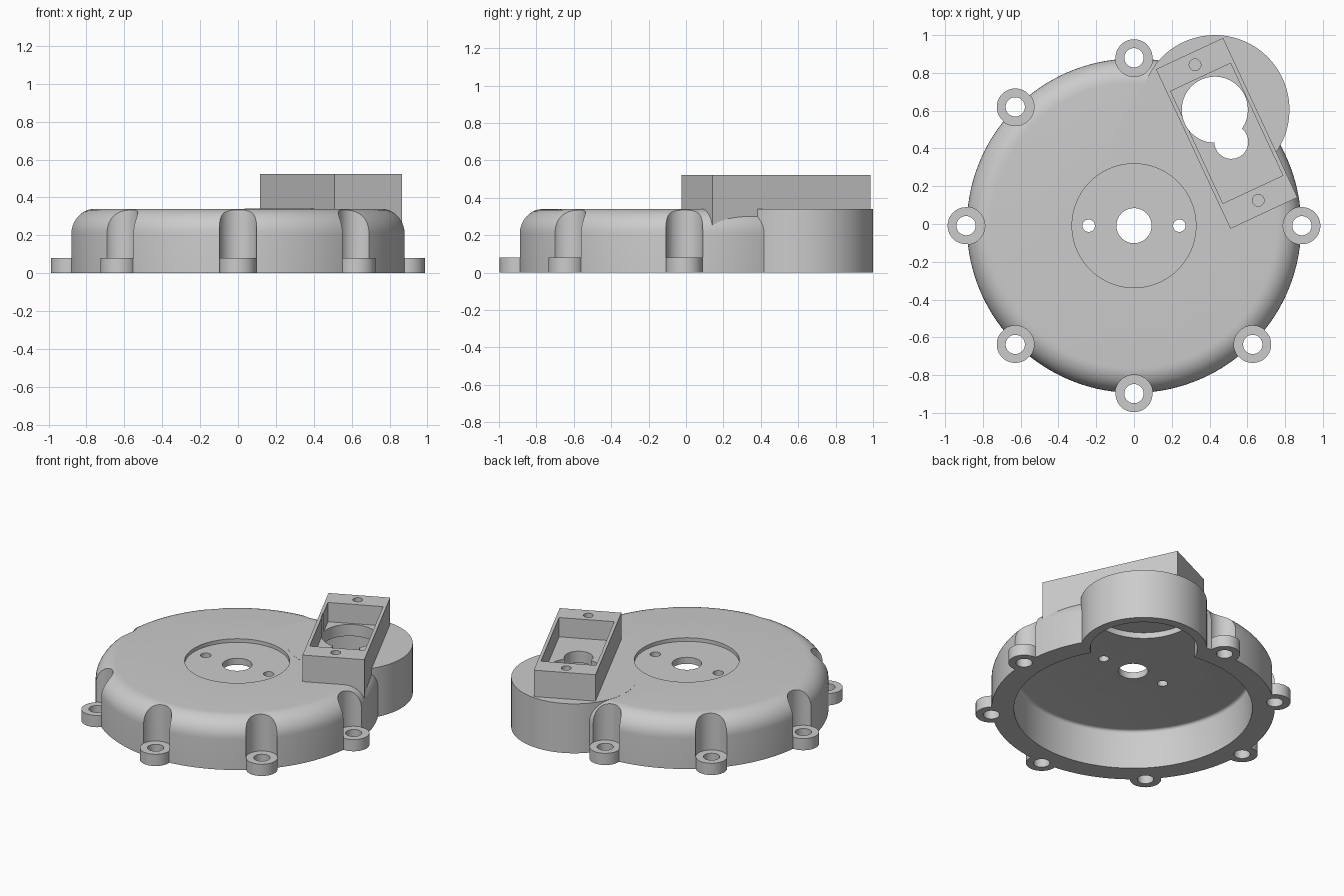
import bpy, bmesh, math
from mathutils import Matrix

old = bpy.data.objects.get("Cube")
if old:
    bpy.data.objects.remove(old, do_unlink=True)

CY = -0.009            # y of the main axis
BUMP = (0.428, 0.605)  # axis of the side bulge
TOP = 0.34
LUG_R = 0.889
GREY = (0.6, 0.6, 0.6, 1)

metal = bpy.data.materials.new("grey_metal")
metal.use_nodes = True
metal.diffuse_color = GREY
metal.node_tree.nodes["Principled BSDF"].inputs["Base Color"].default_value = GREY


def finish(name, bm):
    bmesh.ops.recalc_face_normals(bm, faces=bm.faces)
    mesh = bpy.data.meshes.new(name)
    bm.to_mesh(mesh)
    bm.free()
    mesh.materials.append(metal)
    ob = bpy.data.objects.new(name, mesh)
    bpy.context.collection.objects.link(ob)
    return ob


def lathe(name, profile, center, segs=64):
    """Closed solid of revolution from (radius, z) points, bottom to top."""
    bm = bmesh.new()
    rings = []
    for r, z in profile:
        angles = [2 * math.pi * (i + 0.37) / segs for i in range(segs)]
        rings.append([bm.verts.new((center[0] + r * math.cos(a),
                                    center[1] + r * math.sin(a), z)) for a in angles])
    for a, b in zip(rings, rings[1:]):
        for i in range(segs):
            j = (i + 1) % segs
            bm.faces.new((a[i], a[j], b[j], b[i]))
    bm.faces.new(rings[0])
    bm.faces.new(rings[-1])
    return finish(name, bm)


def cylinder(name, center, r, z0, z1, segs=48):
    return lathe(name, [(r, z0), (r, z1)], center, segs)


def block(name, center, size, z0, z1, angle=0):
    bm = bmesh.new()
    bmesh.ops.create_cube(bm, size=1)
    bm.transform(Matrix.Translation((*center, (z0 + z1) / 2))
                 @ Matrix.Rotation(angle, 4, 'Z')
                 @ Matrix.Diagonal((*size, z1 - z0, 1)))
    return finish(name, bm)


def combine(target, tool, operation):
    mod = target.modifiers.new("join", 'BOOLEAN')
    mod.object = tool
    mod.operation = operation
    mod.solver = 'EXACT'
    bpy.context.view_layer.objects.active = target
    bpy.ops.object.modifier_apply(modifier=mod.name)
    bpy.data.objects.remove(tool, do_unlink=True)


def fillet(r, z, size, steps=10):
    """Rounded upper edge ending at outer radius r and height z."""
    return [(r - size + size * math.cos(math.pi / 2 * k / steps),
             z - size + size * math.sin(math.pi / 2 * k / steps))
            for k in range(steps + 1)]


# Round cover with a rounded shoulder; undersides are trimmed flat later
axis = (0, CY)
housing = lathe("housing", [(0.885, -0.1)] + fillet(0.885, TOP, 0.13), axis, 128)

# Bolt lugs every 45 degrees except where the bulge sits, with scallops above
lugs = [(LUG_R * math.cos(math.radians(a)), CY + LUG_R * math.sin(math.radians(a)))
        for a in range(0, 360, 45) if a != 45]
for p in lugs:
    combine(housing, cylinder("lug", p, 0.098, -0.07, 0.12), 'UNION')
for p in lugs:
    combine(housing, cylinder("scallop", p, 0.0995, 0.081, 0.6), 'DIFFERENCE')

# Side bulge and the slanted connector box
box_angle = math.radians(25)
box_center = (0.491, 0.48)
combine(housing, cylinder("bulge", BUMP, 0.395, -0.05, TOP + 0.001, 96), 'UNION')
combine(housing, block("connector_box", box_center, (0.392, 0.932), 0.255, 0.523, box_angle), 'UNION')

# Flat underside, then the main chamber and the deeper bulge chamber
combine(housing, block("underside_trim", (0, 0), (3, 3), -0.5, 0), 'DIFFERENCE')
chamber = lathe("chamber", [(0.745, -0.1)] + fillet(0.745, 0.27, 0.02, 4), axis, 128)
combine(housing, chamber, 'DIFFERENCE')
combine(housing, cylinder("bulge_chamber", BUMP, 0.335, -0.13, 0.31, 96), 'DIFFERENCE')

# Connector box pocket, keyhole opening and screw holes
combine(housing, block("pocket", box_center, (0.35, 0.655), 0.39, 0.7, box_angle), 'DIFFERENCE')
combine(housing, cylinder("keyhole_big", BUMP, 0.175, 0.2, 0.75, 64), 'DIFFERENCE')
combine(housing, cylinder("keyhole_small", (0.515, 0.435), 0.09, 0.19, 0.8), 'DIFFERENCE')
for p in [(0.323, 0.843), (0.658, 0.125)]:
    combine(housing, cylinder("screw_hole", p, 0.031, 0.4, 0.7, 32), 'DIFFERENCE')

# Centre recess, shaft hole and the two pin holes
combine(housing, cylinder("recess", axis, 0.328, 0.315, 0.5, 96), 'DIFFERENCE')
combine(housing, cylinder("shaft_hole", axis, 0.093, 0.1, 0.55), 'DIFFERENCE')
for side in (-1, 1):
    combine(housing, cylinder("pin_hole", (side * 0.24, CY), 0.033, 0.1, 0.55, 32), 'DIFFERENCE')

# Bolt holes through the lugs
for p in lugs:
    combine(housing, cylinder("bolt_hole", p, 0.051, -0.1, 0.2), 'DIFFERENCE')

bpy.ops.object.select_all(action='DESELECT')
housing.select_set(True)
bpy.context.view_layer.objects.active = housing
bpy.ops.object.shade_smooth_by_angle(angle=math.radians(25))
